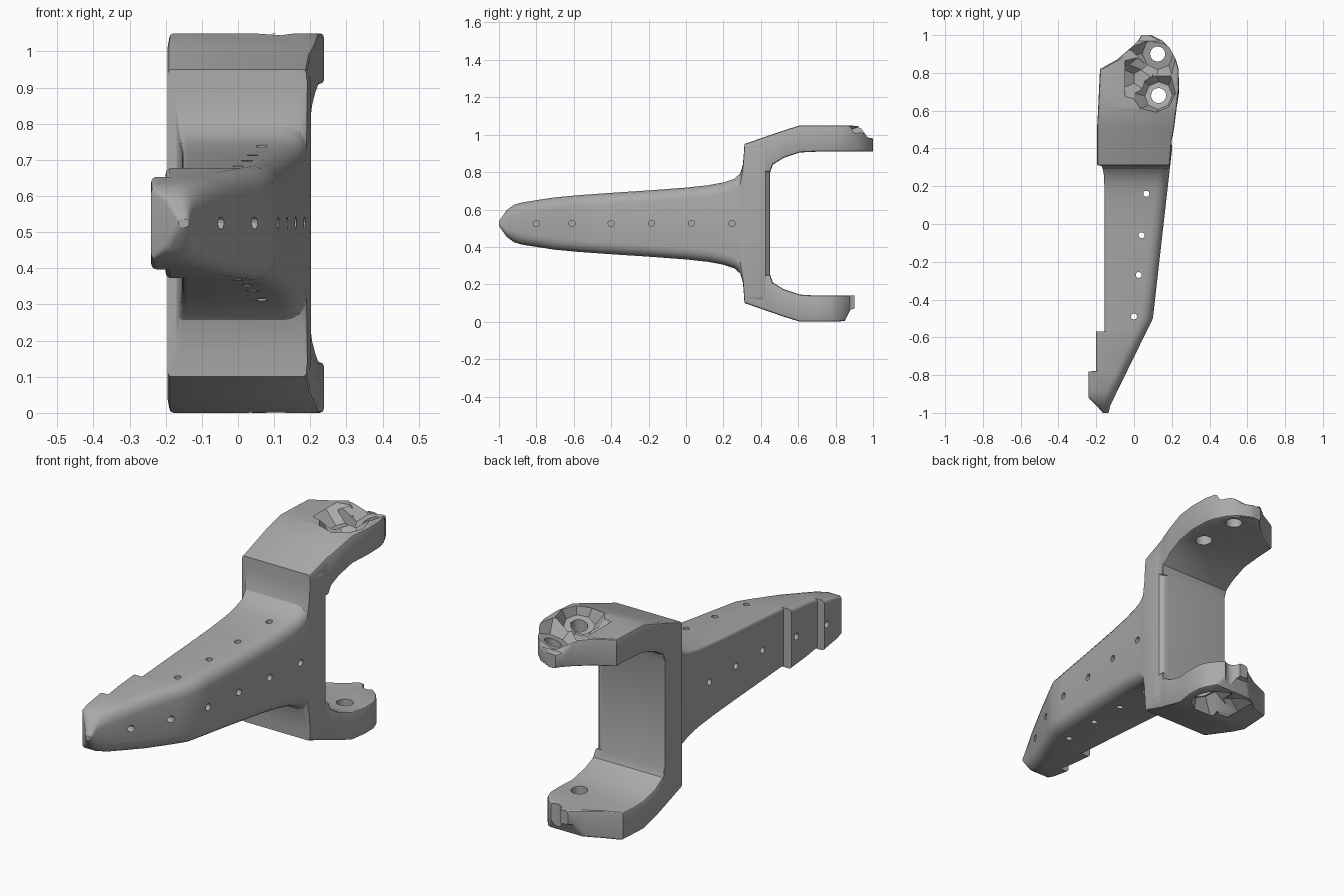
import bpy, bmesh, math
from mathutils import Matrix, Vector

cube = bpy.data.objects.get("Cube")
if cube:
    bpy.data.objects.remove(cube)

MID = 0.525  # height of the symmetry plane

grey = bpy.data.materials.new("plain grey")
grey.use_nodes = True
COLOR = (0.4, 0.4, 0.4, 1)
grey.diffuse_color = COLOR
grey.node_tree.nodes["Principled BSDF"].inputs["Base Color"].default_value = COLOR


def section(y, x0, x1, z0, z1, r_left, r_right, steps=5):
    """Rounded rectangle across the y axis, with its own radius per side."""
    limit = 0.49 * min(x1 - x0, z1 - z0)
    corners = ((x1, z1, r_left, -1, -1, 0), (x0, z1, r_right, 1, -1, 90),
               (x0, z0, r_right, 1, 1, 180), (x1, z0, r_left, -1, 1, 270))
    points = []
    for x, z, r, sx, sz, start in corners:
        r = min(r, limit)
        for i in range(steps):
            a = math.radians(start + 90 * i / (steps - 1))
            points.append((x + sx * r + r * math.cos(a), y, z + sz * r + r * math.sin(a)))
    return points


def loft(name, rings):
    bm = bmesh.new()
    loops = [[bm.verts.new(p) for p in ring] for ring in rings]
    n = len(loops[0])
    for a, b in zip(loops, loops[1:]):
        for i in range(n):
            j = (i + 1) % n
            bm.faces.new((a[i], a[j], b[j], b[i]))
    bm.faces.new(loops[0])
    bm.faces.new(loops[-1])
    bmesh.ops.recalc_face_normals(bm, faces=bm.faces)
    return finish(name, bm)


def finish(name, bm):
    mesh = bpy.data.meshes.new(name)
    bm.to_mesh(mesh)
    bm.free()
    mesh.materials.append(grey)
    obj = bpy.data.objects.new(name, mesh)
    bpy.context.collection.objects.link(obj)
    return obj


def boolean(target, other, operation):
    mod = target.modifiers.new(operation.lower(), 'BOOLEAN')
    mod.operation, mod.object, mod.solver = operation, other, 'EXACT'
    bpy.context.view_layer.objects.active = target
    bpy.ops.object.modifier_apply(modifier=mod.name)
    bpy.data.objects.remove(other)


def cut_cone(target, start, end, r1, r2, segments=16):
    start, end = Vector(start), Vector(end)
    axis = end - start
    turn = Vector((0, 0, 1)).rotation_difference(axis).to_matrix().to_4x4()
    bm = bmesh.new()
    bmesh.ops.create_cone(bm, cap_ends=True, segments=segments, radius1=r1, radius2=r2,
                          depth=axis.length, matrix=Matrix.Translation((start + end) / 2) @ turn)
    cutter = finish("cutter", bm)
    cutter.hide_render = True
    boolean(target, cutter, 'DIFFERENCE')


def side(y):
    """The straight outer side of the arm, with the slanted nose."""
    return 0.1 + (y + 0.5) * (0.113 if y > -0.5 else 0.49)


# arm and upright plate: (y, half height, right edge)
arm = [(-1.0, 0.012, -0.165), (-0.96, 0.07, -0.2), (-0.92, 0.1, -0.24), (-0.88, 0.112, -0.24),
       (-0.78, 0.128, -0.24), (-0.779, 0.128, -0.2), (-0.7, 0.14, -0.2), (-0.57, 0.152, -0.2),
       (-0.569, 0.152, -0.155), (-0.5, 0.157, -0.155), (-0.4, 0.164, -0.155),
       (-0.2, 0.177, -0.155), (0, 0.192, -0.155), (0.12, 0.205, -0.155), (0.2, 0.22, -0.157),
       (0.26, 0.24, -0.16), (0.29, 0.268, -0.165), (0.304, 0.315, -0.17),
       (0.308, 0.36, -0.175), (0.312, 0.42, -0.195), (0.40, 0.42, -0.195)]
rings = []
for y, h, x0 in arm:
    x1 = max(side(y), x0 + 0.03)
    soft = 0.06 if y < 0.3 else 0.03
    rings.append(section(y, x0, x1, MID - h, MID + h, soft, 0.015))
# rounded rear edge of the plate
for a in (30, 60, 90):
    s, c = math.sin(math.radians(a)), math.cos(math.radians(a))
    rings.append(section(0.40 + 0.05 * s, -0.195, 0.16 + 0.045 * c, MID - 0.42, MID + 0.42, 0.03, 0.01))
bracket = loft("forked_bracket", rings)

# prongs: (y, inner z, outer z, right edge, left edge)
prong = [(0.312, 0.79, 0.95, -0.195, 0.19), (0.45, 0.80, 0.998, -0.195, 0.2),
         (0.465, 0.84, 1.003, -0.195, 0.205), (0.52, 0.875, 1.022, -0.195, 0.214),
         (0.61, 0.905, 1.05, -0.19, 0.225), (0.72, 0.91, 1.05, -0.185, 0.238),
         (0.82, 0.91, 1.05, -0.18, 0.236), (0.87, 0.91, 1.05, -0.09, 0.222),
         (0.93, 0.91, 1.045, -0.02, 0.19), (0.97, 0.91, 0.985, 0.02, 0.15),
         (1.0, 0.91, 0.98, 0.04, 0.09)]
for lower in (False, True):
    rings = []
    for y, inner, outer, x0, x1 in prong:
        if lower:
            y = y if y < 0.62 else 0.62 + (y - 0.62) * 0.74
            inner, outer = 2 * MID - outer, 2 * MID - inner
        rings.append(section(y, x0, x1, inner, outer, 0.012, 0.012, 3))
    boolean(bracket, loft("prong", rings), 'UNION')

# faceted pockets around the prong bolt holes
cut_cone(bracket, (0.13, 0.68, 0.985), (0.11, 0.70, 1.07), 0.075, 0.13, 8)
cut_cone(bracket, (0.125, 0.9, 0.985), (0.10, 0.88, 1.07), 0.085, 0.15, 8)
cut_cone(bracket, (0.04, 0.77, 0.985), (0.01, 0.77, 1.07), 0.05, 0.13, 6)
cut_cone(bracket, (0.13, 0.7, 0.06), (0.10, 0.71, -0.02), 0.07, 0.13, 8)
cut_cone(bracket, (0.03, 0.74, 0.05), (0.0, 0.74, -0.02), 0.04, 0.12, 6)

# bolt holes through both prongs
for x, y in ((0.13, 0.68), (0.125, 0.9)):
    cut_cone(bracket, (x, y, -0.1), (x, y, 0.2), 0.04, 0.04)
    cut_cone(bracket, (x, y, 0.85), (x, y, 1.15), 0.04, 0.04)

# upright holes through the arm
for x, y in ((0.065, 0.16), (0.04, -0.06), (0.025, -0.27), (0.0, -0.49)):
    cut_cone(bracket, (x, y, 0.2), (x, y, 0.85), 0.016, 0.016, 12)

# blind holes along both sides of the arm
for y in (-0.8, -0.61, -0.4, -0.185, 0.03, 0.245):
    edge = side(y)
    cut_cone(bracket, (edge - 0.07, y, MID), (0.4, y, MID), 0.017, 0.017, 12)
    if y < 0.2:
        near = -0.24 if y < -0.78 else -0.2 if y < -0.57 else -0.155
        cut_cone(bracket, (near + 0.05, y, MID), (-0.4, y, MID), 0.017, 0.017, 12)

bpy.ops.object.select_all(action='DESELECT')
bracket.select_set(True)
bpy.context.view_layer.objects.active = bracket
bpy.ops.object.shade_smooth_by_angle(angle=math.radians(28))
